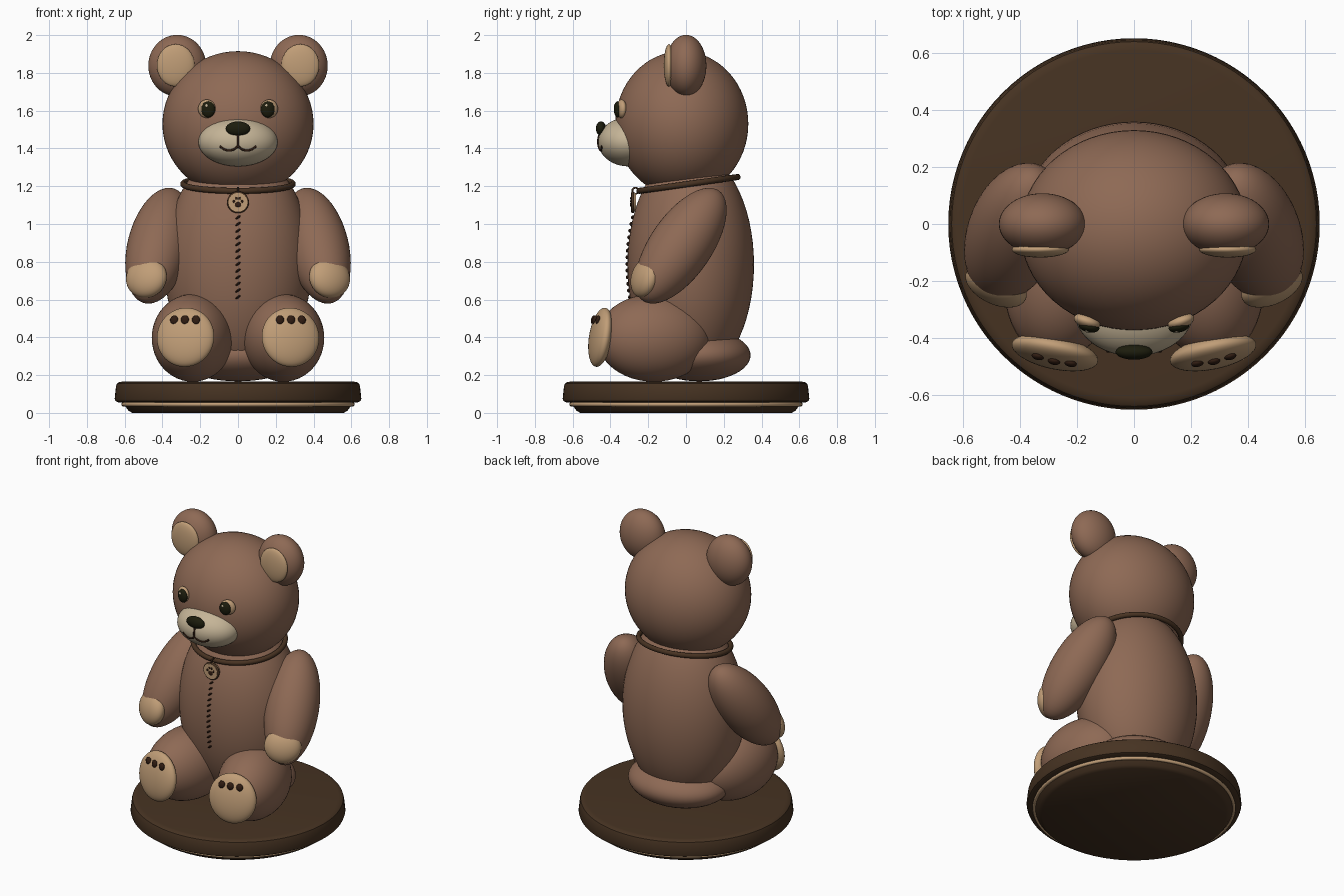
import bpy, bmesh, math
from mathutils import Matrix, Vector, Euler

if "Cube" in bpy.data.objects:
    bpy.data.objects.remove(bpy.data.objects["Cube"])


def mat(name, rgb):
    m = bpy.data.materials.new(name)
    m.diffuse_color = (*rgb, 1)
    m.use_nodes = True
    m.node_tree.nodes["Principled BSDF"].inputs["Base Color"].default_value = m.diffuse_color
    return m


FUR = mat("brown_fur", (0.27, 0.142, 0.09))
TAN = mat("tan_pad", (0.53, 0.34, 0.185))
CREAM = mat("cream_muzzle", (0.56, 0.46, 0.31))
WOOD = mat("dark_wood", (0.062, 0.033, 0.016))
LEATHER = mat("dark_leather", (0.065, 0.033, 0.016))
BLACK = mat("near_black", (0.012, 0.012, 0.004))
THREAD = mat("dark_thread", (0.03, 0.012, 0.006))


def finish(name, bm, material):
    me = bpy.data.meshes.new(name)
    bm.to_mesh(me)
    bm.free()
    me.materials.append(material)
    ob = bpy.data.objects.new(name, me)
    bpy.context.collection.objects.link(ob)
    bpy.ops.object.select_all(action='DESELECT')
    ob.select_set(True)
    bpy.context.view_layer.objects.active = ob
    bpy.ops.object.shade_smooth_by_angle(angle=math.radians(35))
    return ob


def frame(loc, size, rot=(0, 0, 0)):
    r = Euler([math.radians(a) for a in rot]).to_matrix().to_4x4()
    return Matrix.Translation(loc) @ r @ Matrix.Diagonal((*size, 1))


def blob(name, material, m, seg=48):
    bm = bmesh.new()
    bmesh.ops.create_uvsphere(bm, u_segments=seg, v_segments=seg // 2, radius=1, matrix=m)
    return finish(name, bm, material)


def ball(name, material, loc, size, rot=(0, 0, 0), seg=48):
    return blob(name, material, frame(loc, size, rot), seg)


def lathe(name, material, profile, m=Matrix(), steps=96):
    bm = bmesh.new()
    vs = [bm.verts.new((r, 0, z)) for r, z in profile]
    es = [bm.edges.new(p) for p in zip(vs, vs[1:])]
    bmesh.ops.spin(bm, geom=vs + es, axis=(0, 0, 1), cent=(0, 0, 0),
                   angle=2 * math.pi, steps=steps)
    bmesh.ops.remove_doubles(bm, verts=bm.verts, dist=1e-5)
    bmesh.ops.recalc_face_normals(bm, faces=bm.faces)
    bm.transform(m)
    return finish(name, bm, material)


def ring(name, material, loc, major, tube, rot=(0, 0, 0), stretch=1.0, steps=64):
    prof = [(major + tube * math.cos(a * math.tau / 12), tube * math.sin(a * math.tau / 12))
            for a in range(13)]
    return lathe(name, material, prof, frame(loc, (1, stretch, 1), rot), steps)


def cord(name, material, points, radius):
    cu = bpy.data.curves.new(name, 'CURVE')
    cu.dimensions = '3D'
    cu.bevel_depth = radius
    cu.bevel_resolution = 2
    cu.use_fill_caps = True
    sp = cu.splines.new('POLY')
    sp.points.add(len(points) - 1)
    for p, co in zip(sp.points, points):
        p.co = (*co, 1)
    cu.materials.append(material)
    ob = bpy.data.objects.new(name, cu)
    bpy.context.collection.objects.link(ob)


def front_y(loc, size, x, z):
    """Front surface of an upright ellipsoid."""
    d = 1 - ((x - loc[0]) / size[0]) ** 2 - ((z - loc[2]) / size[2]) ** 2
    return loc[1] - size[1] * math.sqrt(max(d, 0))


# Display base with a thin inlaid ring
lathe("base_foot", WOOD, [(0, 0), (0.56, 0), (0.58, 0.012), (0.605, 0.045), (0.605, 0.07), (0, 0.07)])
lathe("base_slab", WOOD, [(0, 0.056), (0.635, 0.056), (0.648, 0.062), (0.653, 0.075), (0.646, 0.14),
                          (0.641, 0.155), (0.63, 0.163), (0.61, 0.166), (0, 0.166)])
ring("base_inlay", TAN, (0, 0, 0.045), 0.607, 0.011, steps=96)

# Torso, seat and head
BODY = ((0, 0.025, 0.785), (0.39, 0.335, 0.605))
MUZZLE = ((0, -0.305, 1.435), (0.21, 0.16, 0.13))
ball("body", FUR, *BODY, seg=64)
ball("seat", FUR, (0, 0.07, 0.305), (0.33, 0.272, 0.138))
ball("head", FUR, (0, -0.022, 1.53), (0.40, 0.352, 0.385), seg=64)
ball("muzzle", CREAM, *MUZZLE)
ball("nose", BLACK, (0, -0.45, 1.505), (0.065, 0.027, 0.038), seg=32)

for s, side in ((-1, "left"), (1, "right")):
    # Ears
    ball(side + "_ear", FUR, (s * 0.322, 0, 1.838), (0.153, 0.108, 0.163))
    ball(side + "_inner_ear", TAN, (s * 0.33, -0.09, 1.84), (0.10, 0.028, 0.112))
    # Eyes
    ball(side + "_eye_patch", TAN, (s * 0.165, -0.342, 1.61), (0.048, 0.025, 0.049), (0, 0, s * 18), 32)
    ball(side + "_eye", BLACK, (s * 0.158, -0.361, 1.607), (0.037, 0.02, 0.043), (0, 0, s * 12), 32)
    ball(side + "_eye_glint", CREAM, (s * 0.158 - 0.008, -0.377, 1.626), (0.008, 0.004, 0.009), seg=12)
    # Arms, leaning inward at the shoulder and forward at the paw
    axis = Vector((-s * 0.2, 0.55, 0.8))
    turn = axis.to_track_quat('Z', 'Y').to_matrix().to_4x4()
    blob(side + "_arm", FUR, Matrix.Translation((s * 0.42, -0.027, 0.885)) @ turn
         @ Matrix.Diagonal((0.165, 0.165, 0.36, 1)))
    ball(side + "_paw", TAN, (s * 0.485, -0.217, 0.715), (0.115, 0.062, 0.108), (-14, 0, s * 25))
    # Legs and foot pads
    ball(side + "_leg", FUR, (s * 0.24, -0.17, 0.397), (0.212, 0.305, 0.232), (0, 0, s * 12))
    pad = frame((s * 0.278, -0.452, 0.40), (0.155, 0.054, 0.158), (-9, 0, s * 12))
    blob(side + "_foot_pad", TAN, pad)
    for i, tx in enumerate((-0.38, 0, 0.38)):
        tz = 0.55
        p = pad @ Vector((tx - s * 0.02, -math.sqrt(1 - tx * tx - tz * tz), tz))
        ball(f"{side}_toe_{i}", THREAD, p, (0.022, 0.012, 0.024), (-9, 0, s * 12), 16)

# Mouth, laid on the muzzle
def on_muzzle(x, z):
    return (x, front_y(*MUZZLE, x, z), z)

cord("mouth_line", THREAD, [on_muzzle(0, 1.485 - 0.012 * i) for i in range(7)], 0.006)
for s, side in ((-1, "left"), (1, "right")):
    cord(side + "_smile", THREAD,
         [on_muzzle(s * 0.0095 * i, 1.413 - 0.024 * math.sin(math.pi * i / 10) ** 0.8)
          for i in range(11)], 0.006)

# Collar
ring("collar", LEATHER, (0, 0.013, 1.212), 0.29, 0.016, (8, 0, 0), 0.91, 96)

# Round tag with a paw print
face = (90, 0, 0)
lathe("tag", TAN, [(0, -0.014), (0.05, -0.014), (0.05, 0.014), (0, 0.014)],
      frame((0, -0.278, 1.115), (1, 1, 1), face), 48)
ring("tag_rim", LEATHER, (0, -0.282, 1.115), 0.05, 0.008, face)
ring("tag_loop", LEATHER, (0, -0.268, 1.176), 0.016, 0.005, (90, 0, 90), steps=24)
ball("tag_print", THREAD, (0, -0.292, 1.103), (0.017, 0.004, 0.013), seg=16)
for i, (x, z) in enumerate(((-0.022, 1.12), (-0.008, 1.136), (0.008, 1.136), (0.022, 1.12))):
    ball(f"tag_toe_{i}", THREAD, (x, -0.292, z), (0.006, 0.004, 0.008), seg=12)

# Slanted belly stitches
for i in range(13):
    z = 1.035 - i * 0.0352
    ball(f"stitch_{i}", THREAD, (0, front_y(*BODY, 0, z) - 0.002, z),
         (0.016, 0.009, 0.006), (0, -35, 0), 12)
